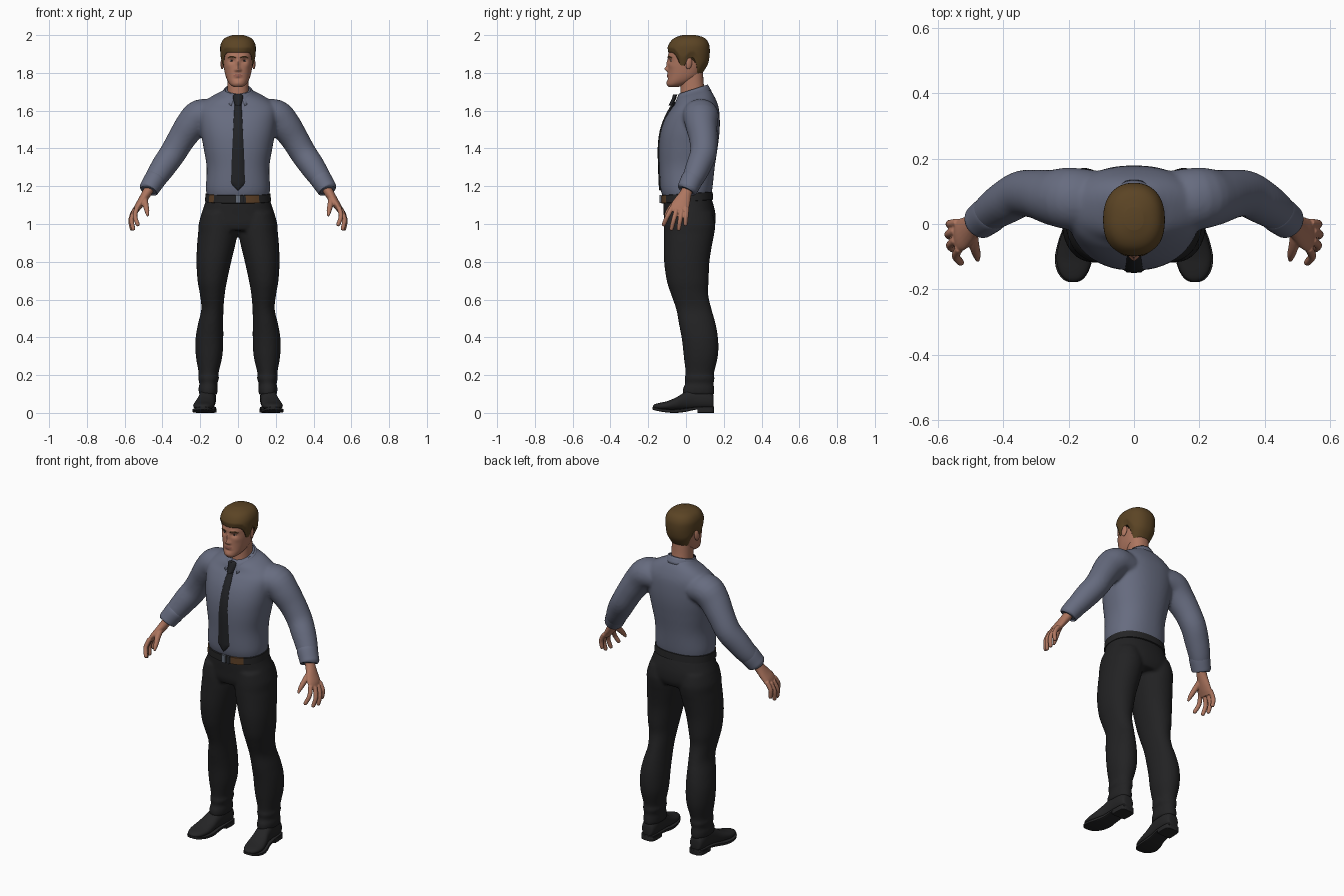
import bpy, bmesh, math
from mathutils import Vector

if "Cube" in bpy.data.objects:
    bpy.data.objects.remove(bpy.data.objects["Cube"])


def mat(name, *rgb):
    m = bpy.data.materials.new(name)
    m.diffuse_color = (*rgb, 1)
    m.use_nodes = True
    m.node_tree.nodes["Principled BSDF"].inputs["Base Color"].default_value = m.diffuse_color
    return m


SHIRT = mat("slate_shirt", .135, .15, .215)
TROUSER = mat("black_cloth", .016, .016, .017)
TIE = mat("charcoal_tie", .016, .017, .02)
SKIN = mat("skin", .42, .18, .115)
HAIR = mat("brown_hair", .105, .058, .018)
LEATHER = mat("black_leather", .018, .018, .019)
BROWN = mat("brown_leather", .11, .052, .02)
METAL = mat("buckle_metal", .13, .15, .19)
LIP = mat("lips", .30, .11, .08)
EYE = mat("eye_white", .42, .38, .36)


def spline(rows, n=5):
    """Catmull-Rom through rows of numbers."""
    out = []
    for i in range(len(rows) - 1):
        a, b, c, d = (rows[max(0, min(len(rows) - 1, i + k))] for k in (-1, 0, 1, 2))
        for s in range(n):
            t = s / n
            out.append([.5 * (2 * q + (r - p) * t + (2 * p - 5 * q + 4 * r - w) * t * t
                              + (3 * q - p - 3 * r + w) * t ** 3) for p, q, r, w in zip(a, b, c, d)])
    return out + [list(rows[-1])]


def spow(v, e):
    return math.copysign(abs(v) ** e, v)


def ring(z, hw, yf, yb, xc=0, tilt=0, e=.88, n=48):
    """Horizontal rounded section, tilted up toward the back."""
    pts, yc, h = [], (yf + yb) / 2, (yb - yf) / 2
    for i in range(n):
        a = 2 * math.pi * i / n
        y = h * spow(math.sin(a), e)
        pts.append(Vector((xc + hw * spow(math.cos(a), e), yc + y, z + tilt * y)))
    return pts


def tube(rows, side=(0, 1, 0), n=20, sub=4):
    """Rows of x, y, z, half width along side, half thickness."""
    rows = spline(rows, sub)
    P = [Vector(r[:3]) for r in rows]
    out = []
    for i, r in enumerate(rows):
        d = (P[min(i + 1, len(P) - 1)] - P[max(i - 1, 0)]).normalized()
        u = Vector(side)
        u = (u - d * u.dot(d)).normalized()
        v = d.cross(u)
        out.append([P[i] + u * r[3] * math.cos(2 * math.pi * k / n) + v * r[4] * math.sin(2 * math.pi * k / n)
                    for k in range(n)])
    return out


def flip(rings):
    return [[Vector((-p.x, p.y, p.z)) for p in r] for r in rings]


def finish(ob, mats, mirror=False, voxel=0, smooth=3):
    for m in mats:
        ob.data.materials.append(m)
    bpy.ops.object.select_all(action='DESELECT')
    bpy.context.view_layer.objects.active = ob
    ob.select_set(True)
    bpy.ops.object.shade_smooth_by_angle(angle=math.radians(50))
    if mirror:
        ob.modifiers.new("mirror", 'MIRROR').use_clip = False
    if voxel:
        r = ob.modifiers.new("blend", 'REMESH')
        r.mode, r.voxel_size, r.use_smooth_shade = 'VOXEL', voxel, True
        s = ob.modifiers.new("soften", 'SMOOTH')
        s.factor, s.iterations = .5, smooth
    return ob


def build(name, lofts, mats, mirror=False, voxel=0, smooth=3, rule=None, closed=True, thick=0):
    bm = bmesh.new()
    for rings in lofts:
        V = [[bm.verts.new(p) for p in r] for r in rings]
        n = len(V[0])
        for a, b in zip(V, V[1:]):
            for i in range(n if closed else n - 1):
                bm.faces.new((a[i], a[(i + 1) % n], b[(i + 1) % n], b[i]))
        if closed:
            bm.faces.new(V[0])
            bm.faces.new(V[-1])
    bmesh.ops.recalc_face_normals(bm, faces=bm.faces)
    if rule:
        for f in bm.faces:
            f.material_index = rule(f.calc_center_median())
    me = bpy.data.meshes.new(name)
    bm.to_mesh(me)
    bm.free()
    ob = bpy.data.objects.new(name, me)
    bpy.context.collection.objects.link(ob)
    finish(ob, mats, mirror, voxel, smooth)
    if thick:
        s = ob.modifiers.new("thickness", 'SOLIDIFY')
        s.thickness, s.offset = thick, 0
    return ob


def ball(name, loc, scale, m, rot=(0, 0, 0)):
    bpy.ops.mesh.primitive_uv_sphere_add(segments=20, ring_count=12, radius=1)
    ob = bpy.context.object
    ob.name = name
    ob.scale, ob.rotation_euler, ob.location = scale, rot, loc
    bpy.ops.object.transform_apply(location=True, rotation=True, scale=True)
    return finish(ob, [m], True)


def lookup(rows, z):
    for a, b in zip(rows, rows[1:]):
        if a[0] <= z <= b[0]:
            t = (z - a[0]) / (b[0] - a[0])
            return [p + (q - p) * t for p, q in zip(a, b)][1:]
    return (rows[0] if z < rows[0][0] else rows[-1])[1:]


# Shirt: torso and sleeves blended together (z, half width, front, back, tilt)
torso = spline([(1.14, .163, -.122, .13, 0), (1.19, .17, -.135, .14, 0), (1.3, .166, -.14, .152, 0),
                (1.4, .182, -.142, .167, 0), (1.48, .196, -.134, .177, 0), (1.55, .204, -.113, .179, 0),
                (1.61, .205, -.083, .173, .05), (1.65, .175, -.06, .155, .15), (1.68, .125, -.05, .135, .22),
                (1.695, .09, -.042, .118, .28), (1.712, .068, -.033, .105, .3)])
sleeve = tube([(.13, .07, 1.575, .095, .08), (.2, .078, 1.573, .095, .087), (.25, .082, 1.522, .085, .083),
               (.30, .092, 1.45, .075, .074), (.345, .092, 1.375, .071, .07), (.39, .068, 1.31, .067, .067),
               (.43, .042, 1.25, .06, .06), (.455, .02, 1.212, .052, .052)], n=28)
build("shirt", [[ring(z, w, f, b, tilt=t) for z, w, f, b, t in torso], sleeve, flip(sleeve)],
      [SHIRT], voxel=.009, smooth=5)
build("shirt_cuff", [tube([(.432, .038, 1.247, .05, .05), (.438, .033, 1.238, .058, .057), (.462, .015, 1.2, .056, .054),
                           (.474, .006, 1.182, .053, .051), (.476, .004, 1.178, .04, .04)], n=28)], [SHIRT], mirror=True)

# Folded collar, open at the front with pointed ends
edges = []
for row in range(4):
    k, line = row / 3, []
    for i in range(61):
        a = math.radians(-168 + 336 * i / 60)
        front = max(0, (abs(math.degrees(a)) - 115) / 53)
        r = 1 + .27 * k * (1 - .2 * front)
        y = .038 + .074 * math.cos(a) * r - .012 * k * front
        x = (.07 * math.sin(a) * r) + math.copysign(.022 * k * front * (1 - .2 * front), a)
        z = 1.712 + .33 * (.074 * math.cos(a)) - k * (.035 + .03 * front)
        line.append(Vector((x, y, z)))
    edges.append(line)
build("collar", [edges], [SHIRT], closed=False, thick=.008)


# Tie follows the chest
def strip(rows, lift, depth):
    out = []
    for z, w in rows:
        y = lookup(torso, z)[1] - lift
        out.append([Vector(p) for p in ((-w, y + .004, z), (-w * .7, y - depth * .6, z), (0, y - depth, z),
                                        (w * .7, y - depth * .6, z), (w, y + .004, z), (0, y + .01, z))])
    return out


build("tie", [strip(spline([(1.178, .003), (1.215, .036), (1.25, .036), (1.4, .031), (1.55, .024), (1.645, .016)]),
                    .002, .006)], [TIE])
build("tie_knot", [strip([(1.628, .014), (1.635, .019), (1.66, .025), (1.68, .027), (1.686, .02)], .008, .012)], [TIE])

# Trousers: hips and legs blended (legs: z, inner x, outer x, front, back)
hips = spline([(.965, .17, -.105, .14), (1.0, .203, -.116, .155), (1.05, .195, -.118, .156),
               (1.1, .178, -.12, .146), (1.15, .164, -.118, .13)])
legs = spline([(1.06, .02, .19, -.11, .14), (1.0, .002, .208, -.117, .154), (.95, .004, .211, -.118, .15),
               (.9, .012, .216, -.118, .14), (.8, .036, .22, -.116, .124), (.7, .058, .214, -.102, .12),
               (.63, .07, .202, -.08, .117), (.55, .077, .194, -.052, .135), (.47, .078, .212, -.037, .157),
               (.39, .078, .225, -.022, .17), (.3, .083, .223, -.012, .169), (.21, .103, .208, -.002, .148),
               (.185, .1, .212, -.008, .152), (.155, .11, .204, -.004, .146), (.13, .108, .209, -.016, .15),
               (.095, .11, .206, -.018, .15)])
leg = [ring(z, (o - i) / 2, f, b, xc=(o + i) / 2, e=.95, n=40) for z, i, o, f, b in legs]
build("trousers", [[ring(*r) for r in hips], leg, flip(leg)], [TROUSER], voxel=.009, smooth=3)

# Belt with a brown tab beside the buckle
belt = [(1.118, .168, -.124, .137), (1.12, .175, -.132, .144), (1.16, .172, -.132, .141), (1.162, .164, -.124, .133)]
build("belt", [[ring(*r, tilt=.07, n=96) for r in belt]], [LEATHER, BROWN],
      rule=lambda c: int(c.y < 0 and (.04 < c.x < .11 or -.155 < c.x < -.125)))
for x, w in ((0, .024), (.03, .006)):
    bpy.ops.mesh.primitive_cube_add(size=1, location=(x, -.135, 1.132))
    ob = bpy.context.object
    ob.name = "belt_buckle" if x == 0 else "belt_loop"
    ob.scale = (w, .012, .044)
    bpy.ops.object.transform_apply(location=True, scale=True)
    finish(ob, [METAL])


# Shoes: sections along y (y, centre x, half width, bottom, top)
def shoe(rows, e, sub=4):
    out = []
    for y, xc, w, b, t in spline(rows, sub):
        out.append([Vector((xc + w * spow(math.cos(a), .75), y, (b + t) / 2 + (t - b) / 2 * spow(math.sin(a), e)))
                    for a in (2 * math.pi * k / 28 for k in range(28))])
    return out


build("shoe", [shoe([(.146, .16, .02, .03, .085), (.138, .16, .036, .022, .105), (.1, .16, .044, .02, .13),
                     (.04, .162, .044, .02, .132), (-.01, .168, .046, .018, .108), (-.05, .175, .052, .015, .083),
                     (-.1, .182, .055, .015, .062), (-.14, .185, .046, .017, .053), (-.165, .186, .03, .02, .046),
                     (-.176, .186, .01, .025, .038)], .95)], [LEATHER], mirror=True)
build("shoe_sole", [shoe([(.148, .16, .022, .02, .032), (.138, .16, .04, .02, .034), (.06, .162, .046, .018, .032),
                          (0, .168, .046, .006, .026), (-.05, .176, .055, 0, .02), (-.1, .184, .058, .002, .02),
                          (-.14, .187, .05, .008, .024), (-.168, .187, .032, .014, .03),
                          (-.178, .187, .012, .019, .031)], .25)], [LEATHER], mirror=True)
build("shoe_heel", [shoe([(.149, .16, .024, 0, .026), (.138, .16, .041, 0, .026), (.1, .16, .046, 0, .026),
                          (.06, .162, .045, 0, .026)], .15)], [LEATHER], mirror=True)

# Hands: palm, thumb and fingers blended
hand = [tube([(.462, .014, 1.2, .03, .026), (.485, -.002, 1.16, .032, .025), (.51, -.02, 1.12, .044, .022),
              (.53, -.033, 1.09, .05, .019), (.543, -.037, 1.066, .045, .013)])]
for k, t in (((.535, -.075, 1.085), (.528, -.121, .99)), ((.546, -.05, 1.075), (.553, -.079, .966)),
             ((.547, -.022, 1.075), (.561, -.04, .965)), ((.54, .004, 1.085), (.56, -.003, .99))):
    k, t = Vector(k), Vector(t)
    m = (k + t) / 2 + Vector((.014, 0, .004))
    hand.append(tube([(*k, .013, .013), (*m, .0125, .0125), (*(m.lerp(t, .85)), .011, .011), (*t, .005, .005)], n=12))
hand.append(tube([(.497, -.022, 1.14, .019, .019), (.49, -.062, 1.105, .017, .016), (.482, -.092, 1.07, .0135, .013),
                  (.478, -.112, 1.042, .006, .006)], n=12))
build("hand", [hand[i] for i in range(len(hand))], [SKIN], mirror=True, voxel=.0038, smooth=2)

# Head (z, half width, front, back) with sculpted face
skull = spline([(1.724, .02, -.09, -.045), (1.737, .04, -.099, -.005), (1.757, .055, -.099, .04), (1.785, .066, -.096, .075),
                (1.82, .074, -.095, .095), (1.85, .079, -.094, .107), (1.88, .081, -.094, .113), (1.91, .083, -.092, .115),
                (1.94, .082, -.083, .112), (1.965, .07, -.066, .099), (1.98, .05, -.042, .078), (1.99, .018, -.008, .04)], 7)
# bumps: strength, x, z, x spread, z spread
BUMPS = [(.017, 0, 1.82, .011, .012), (.010, 0, 1.848, .009, .022), (.007, .012, 1.814, .007, .007),
         (.005, .03, 1.886, .025, .009), (-.009, .032, 1.864, .015, .011), (.006, 0, 1.786, .021, .009),
         (-.003, 0, 1.787, .02, .003), (-.003, 0, 1.769, .02, .006), (.004, 0, 1.747, .02, .012),
         (.003, .05, 1.838, .015, .015)]


def bump(x, z):
    return sum(s * math.exp(-((abs(x) - a) / p) ** 2 - ((z - b) / q) ** 2) for s, a, b, p, q in BUMPS)


def face_y(x, z):
    w, f, b = lookup(skull, z)
    return (f + b) / 2 - (b - f) / 2 * (1 - abs(x / w) ** (2 / .88)) ** .44 - bump(x, z)


head = [ring(*r, n=120) for r in skull]
for r in head:
    for p in r:
        p.y -= bump(p.x, p.z) * max(0, min(1, -p.y / .04))
build("head", [head], [SKIN, LIP],
      rule=lambda c: int(c.y < -.07 and (c.x / .024) ** 2 + ((c.z - 1.786) / .008) ** 2 < 1))
build("neck", [[ring(*r) for r in spline([(1.65, .06, -.035, .105), (1.7, .057, -.03, .1), (1.75, .056, -.028, .093),
                                          (1.81, .056, -.03, .09)])]], [SKIN])
ball("ear", (.083, .016, 1.85), (.008, .017, .031), SKIN, (-.2, 0, .3))
ball("eye", (.032, face_y(.032, 1.864) + .005, 1.864), (.0125, .0075, .0055), EYE)
ball("iris", (.032, face_y(.032, 1.864) - .0015, 1.864), (.005, .002, .005), TROUSER)
build("eyebrow", [tube([(x, face_y(x, z), z, .0035, .0025) for x, z in ((.013, 1.88), (.028, 1.886), (.042, 1.885), (.053, 1.879))],
                       side=(0, 0, 1), n=8)], [HAIR], mirror=True)

# Hair: shell rising from a hairline given by angle from the front
LINE = [(0, 1.908), (35, 1.91), (50, 1.903), (64, 1.875), (72, 1.84), (84, 1.838), (92, 1.878), (104, 1.882),
        (116, 1.845), (132, 1.8), (150, 1.787), (180, 1.785)]
hair, N = [], 96
for j in range(25):
    s = 1 - (1 - j / 24) ** 1.8
    row = []
    for i in range(N):
        a = 2 * math.pi * i / N
        ang = math.degrees(math.acos(max(-1, min(1, -math.sin(a)))))
        h = lookup(LINE, ang)[0]
        z = h + (1.99 - h) * s
        w, f, b = lookup(skull, z)
        o = .001 + .010 * min(1, j / 4)
        p = ring(z + .010 * s, w + o, f - o, b + o, n=N)[i]
        row.append(p)
    hair.append(row)
build("hair", [hair], [HAIR])
